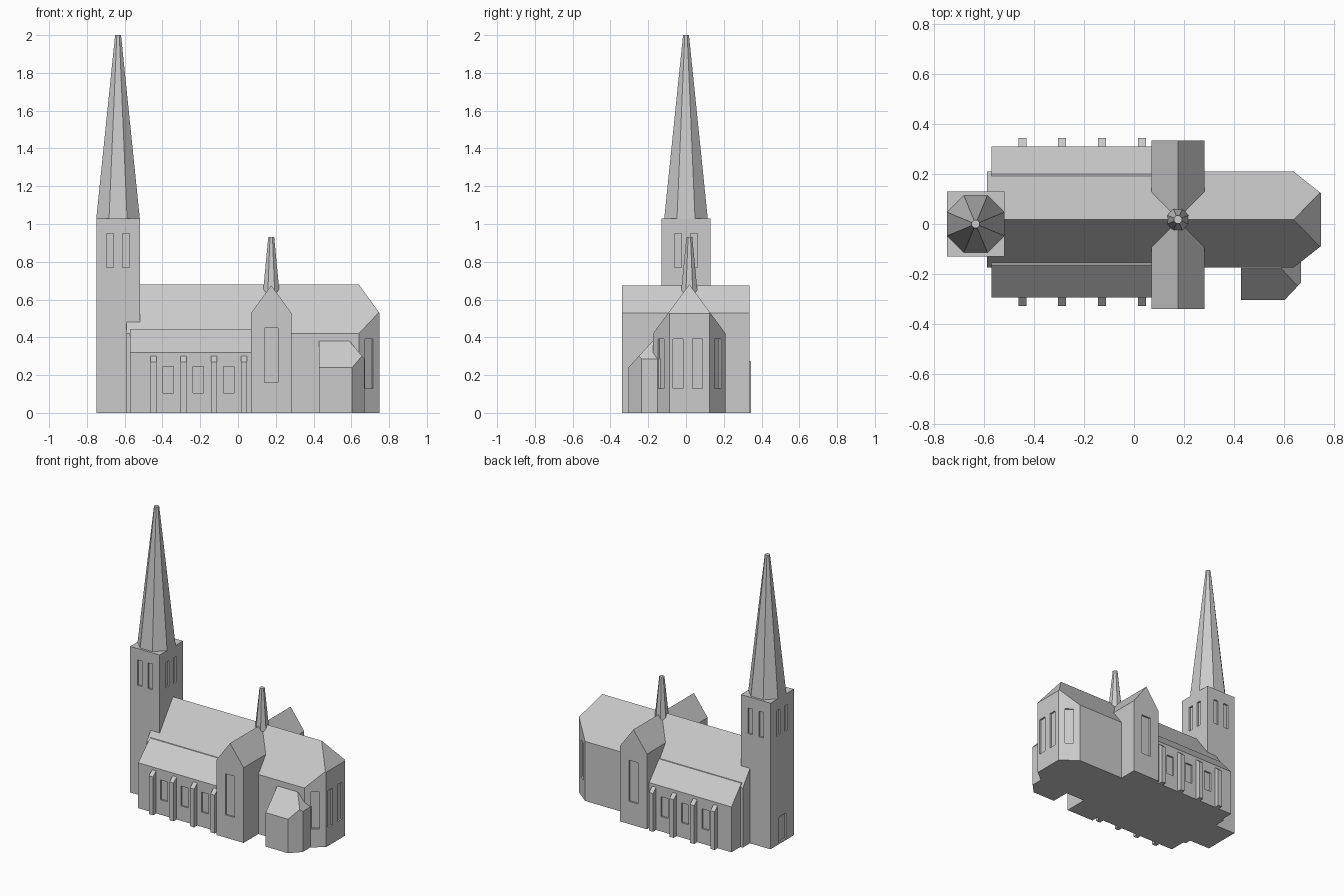
import bpy, bmesh, math
from mathutils import Vector, Matrix

if "Cube" in bpy.data.objects:
    bpy.data.objects.remove(bpy.data.objects["Cube"])

stone = bpy.data.materials.new("grey stone")
stone.diffuse_color = (0.6, 0.6, 0.6, 1)
stone.use_nodes = True
stone.node_tree.nodes["Principled BSDF"].inputs["Base Color"].default_value = stone.diffuse_color


def finish(name, bm):
    bmesh.ops.recalc_face_normals(bm, faces=bm.faces)
    me = bpy.data.meshes.new(name)
    bm.to_mesh(me)
    bm.free()
    me.materials.append(stone)
    ob = bpy.data.objects.new(name, me)
    bpy.context.collection.objects.link(ob)
    return ob


def prism(profile, axis, a, b):
    """Extrude a profile along x (profile is y,z) or y (profile is x,z)."""
    bm = bmesh.new()
    place = (lambda p: (a, p[0], p[1])) if axis == 'x' else (lambda p: (p[0], a, p[1]))
    face = bm.faces.new([bm.verts.new(place(p)) for p in profile])
    ext = bmesh.ops.extrude_face_region(bm, geom=[face])
    verts = [v for v in ext['geom'] if isinstance(v, bmesh.types.BMVert)]
    bmesh.ops.translate(bm, verts=verts, vec=(b - a, 0, 0) if axis == 'x' else (0, b - a, 0))
    bmesh.ops.recalc_face_normals(bm, faces=bm.faces)
    return bm


def slice_off(bm, point, normal):
    """Cut away everything beyond a plane and close the cut."""
    cut = bmesh.ops.bisect_plane(bm, geom=bm.verts[:] + bm.edges[:] + bm.faces[:],
                                 plane_co=point, plane_no=normal, clear_outer=True)
    edges = [e for e in cut['geom_cut'] if isinstance(e, bmesh.types.BMEdge)]
    bmesh.ops.edgeloop_fill(bm, edges=edges)


def add_box(bm, centre, size, angle=0):
    m = (Matrix.Translation(centre) @ Matrix.Rotation(angle, 4, 'Z')
         @ Matrix.Diagonal((*size, 1)))
    bmesh.ops.create_cube(bm, size=1, matrix=m)


def recess(ob, boxes):
    """Cut shallow openings, each (centre, size, angle), into a wall."""
    bm = bmesh.new()
    for box in boxes:
        add_box(bm, *box)
    cutter = finish("opening_cutter", bm)
    cutter.hide_render = True
    mod = ob.modifiers.new("openings", 'BOOLEAN')
    mod.operation, mod.solver, mod.object = 'DIFFERENCE', 'EXACT', cutter
    bpy.context.view_layer.objects.active = ob
    bpy.ops.object.modifier_apply(modifier=mod.name)
    bpy.data.objects.remove(cutter)


def spire(name, x, y, z0, z1, r0, r1):
    bm = bmesh.new()
    m = Matrix.Translation((x, y, (z0 + z1) / 2)) @ Matrix.Rotation(math.pi / 8, 4, 'Z')
    bmesh.ops.create_cone(bm, cap_ends=True, segments=8, radius1=r0, radius2=r1,
                          depth=z1 - z0, matrix=m)
    finish(name, bm)


D = 0.024  # cutter thickness; half of it sinks into the wall

# Tower with paired belfry openings and a west door
bm = bmesh.new()
add_box(bm, (-0.635, 0, 0.515), (0.23, 0.26, 1.03))
tower = finish("tower", bm)
openings = [((-0.75, 0, 0.10), (D, 0.085, 0.18), 0)]
for s in (-1, 1):
    for off in (-0.042, 0.042):
        openings.append(((-0.635 + off, s * 0.13, 0.86), (0.036, D, 0.18), 0))
        openings.append(((-0.635 + s * 0.115, off, 0.86), (D, 0.036, 0.18), 0))
recess(tower, openings)
spire("tower_spire", -0.635, 0, 1.03, 2.0, 0.1245, 0.017)

# Nave and chancel in one gabled body, with a hipped, chamfered east end
bm = prism([(-0.175, 0), (-0.175, 0.42), (0.0175, 0.68), (0.21, 0.42), (0.21, 0)],
           'x', -0.59, 0.75)
slice_off(bm, (0.64, -0.175, 0), (0.085, -0.108, 0))
slice_off(bm, (0.64, 0.21, 0), (0.085, 0.108, 0))
slice_off(bm, (0.64, 0, 0.68), (0.15, 0, 0.108))
nave = finish("nave_and_chancel", bm)
tilt = math.atan2(0.108, 0.085)
recess(nave, [((0.75, -0.043, 0.26), (D, 0.053, 0.26), 0),
              ((0.75, 0.062, 0.26), (D, 0.053, 0.26), 0),
              ((0.694, -0.1325, 0.26), (D, 0.055, 0.26), -tilt),
              ((0.694, 0.1675, 0.26), (D, 0.055, 0.26), tilt)])

# Side aisles with lean-to roofs, windows and buttresses
for side, s, wall, top in (("front", -1, -0.295, -0.165), ("back", 1, 0.31, 0.2)):
    bm = prism([(0.0175, 0), (wall, 0), (wall, 0.32), (top, 0.445), (0.0175, 0.445)],
               'x', -0.572, 0.09)
    aisle = finish(side + "_aisle", bm)
    recess(aisle, [((x, wall, 0.175), (0.056, D, 0.14), 0) for x in (-0.37, -0.21, -0.05)])
    for i in range(4):
        x = -0.448 + 0.16 * i
        out = wall + s * 0.034
        finish(f"{side}_buttress_{i + 1}",
               prism([(wall - s * 0.01, 0), (out, 0), (out, 0.27), (wall, 0.30),
                      (wall - s * 0.01, 0.30)], 'x', x - 0.016, x + 0.016))

# Transept crossing the nave, one tall window in each gable
transept = finish("transept", prism([(0.07, 0), (0.07, 0.53), (0.176, 0.675),
                                     (0.282, 0.53), (0.282, 0)], 'y', -0.34, 0.335))
recess(transept, [((0.176, y, 0.305), (0.07, D, 0.29), 0) for y in (-0.34, 0.335)])

# Small spire over the crossing
spire("crossing_spire", 0.176, 0.0175, 0.64, 0.93, 0.047, 0.017)

# Side chapel with a lean-to roof, chamfered corner and hipped end
bm = prism([(-0.305, 0), (-0.305, 0.24), (-0.178, 0.38), (-0.13, 0.33), (-0.13, 0)],
           'x', 0.43, 0.67)
slice_off(bm, (0.604, -0.305, 0), (0.07, -0.066, 0))
slice_off(bm, (0.59, 0, 0.38), (0.095, 0, 0.08))
finish("side_chapel", bm)
